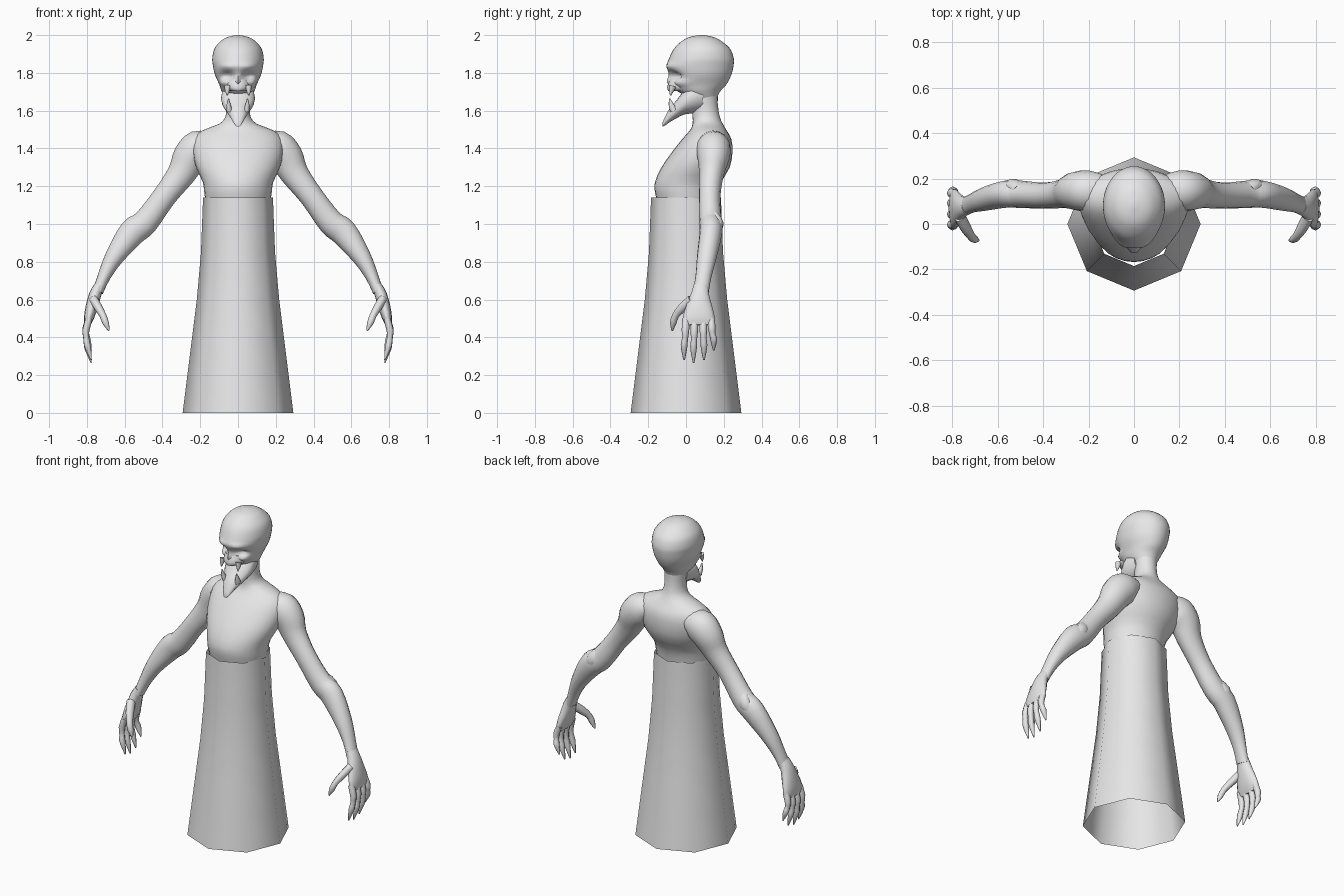
import bpy, bmesh, math
from mathutils import Vector

grey = bpy.data.materials.new("pale_grey")
grey.diffuse_color = (0.8, 0.8, 0.8, 1)


def finish(bm, name, angle=60):
    bmesh.ops.recalc_face_normals(bm, faces=bm.faces)
    me = bpy.data.meshes.new(name)
    bm.to_mesh(me)
    bm.free()
    me.materials.append(grey)
    ob = bpy.data.objects.new(name, me)
    bpy.context.collection.objects.link(ob)
    bpy.ops.object.select_all(action='DESELECT')
    ob.select_set(True)
    bpy.context.view_layer.objects.active = ob
    bpy.ops.object.shade_smooth_by_angle(angle=math.radians(angle))
    return ob


def skin(rings, caps=True):
    """Bridge a list of equally long point rings into a bmesh."""
    bm = bmesh.new()
    vs = [[bm.verts.new(p) for p in r] for r in rings]
    n = len(vs[0])
    for a, b in zip(vs, vs[1:]):
        for i in range(n):
            j = (i + 1) % n
            bm.faces.new((a[i], a[j], b[j], b[i]))
    if caps:
        bm.faces.new(vs[0])
        bm.faces.new(vs[-1])
    return bm


def refine(rows, steps):
    """Catmull-Rom interpolation between rows of numbers."""
    out = []
    for k in range(len(rows) - 1):
        p0, p1, p2 = rows[max(k - 1, 0)], rows[k], rows[k + 1]
        p3 = rows[min(k + 2, len(rows) - 1)]
        for s in range(steps):
            t = s / steps
            out.append([0.5 * (2 * b + (c - a) * t + (2 * a - 5 * b + 4 * c - d) * t * t
                               + (3 * b - a - 3 * c + d) * t ** 3)
                        for a, b, c, d in zip(p0, p1, p2, p3)])
    return out + [list(rows[-1])]


def stack(rows, n, steps):
    """Elliptical rings stacked upward: z, half width, front y, back y."""
    return [[(w * math.cos(2 * math.pi * i / n),
              (f + b) / 2 + (b - f) / 2 * math.sin(2 * math.pi * i / n), z)
             for i in range(n)] for z, w, f, b in refine(rows, steps)]


def tube(name, rows, n=12, steps=3, mirror=True):
    """Tube along a path: x, y, z, thickness radius, y radius."""
    rows = refine(rows, steps)
    for side in ((1, -1) if mirror else (1,)):
        rings = []
        for k, (x, y, z, rt, ry) in enumerate(rows):
            a, b = rows[max(k - 1, 0)], rows[min(k + 1, len(rows) - 1)]
            t = (Vector(b[:3]) - Vector(a[:3])).normalized()
            u = t.cross(Vector((0, 1, 0))).normalized()
            v = u.cross(t).normalized()
            ring = []
            for i in range(n):
                q = 2 * math.pi * i / n
                p = Vector((x, y, z)) + u * rt * math.cos(q) + v * ry * math.sin(q)
                ring.append((p.x * side, p.y, p.z))
            rings.append(ring)
        finish(skin(rings), name + ("_left" if side > 0 else "_right"))


# Robe: open eight-sided flared skirt
robe = [(0, .293), (.2, .268), (.4, .243), (.6, .218), (.85, .196), (1.14, .185)]
finish(skin([[(r * math.sin(math.pi * i / 4), r * math.cos(math.pi * i / 4), z)
              for i in range(8)] for z, r in robe], caps=False), "robe")

# Torso and neck
torso = [(1.09, .165, -.145, .155), (1.16, .178, -.163, .165), (1.22, .186, -.165, .185),
         (1.30, .222, -.13, .232), (1.38, .24, -.075, .246), (1.45, .235, -.02, .24),
         (1.495, .19, .02, .215), (1.53, .10, .035, .195), (1.57, .066, .035, .178),
         (1.64, .062, .035, .168), (1.72, .07, .03, .17)]
finish(skin(stack(torso, 28, 2)), "torso")

# Head: bald skull with brow, sunken eyes and nose ridge
skull = [(1.655, .055, .05, .16), (1.70, .085, -.04, .18), (1.74, .10, -.075, .215),
         (1.79, .122, -.09, .24), (1.84, .133, -.10, .252), (1.88, .136, -.088, .252),
         (1.93, .124, -.062, .232), (1.97, .09, -.02, .185), (1.99, .055, .02, .145),
         (2.0, .01, .07, .095)]
bm = skin(stack(skull, 40, 4))


def bump(c, r, push):
    for v in bm.verts:
        if v.co.y < 0.03:
            d = ((v.co.x - c[0]) / r[0]) ** 2 + ((v.co.z - c[1]) / r[1]) ** 2
            v.co.y += push * math.exp(-d)


for s in (1, -1):
    bump((s * .055, 1.785), (.032, .02), .045)
    bump((s * .055, 1.835), (.04, .014), -.014)
    bump((s * .085, 1.745), (.025, .016), -.025)
    bump((s * .018, 1.715), (.012, .012), .02)
bump((0, 1.75), (.014, .035), -.022)
finish(bm, "head")

# Upper jaw with small fangs
finish(skin(stack([(1.705, .045, -.095, .04), (1.725, .065, -.10, .04),
                   (1.765, .055, -.085, .04)], 20, 2)), "upper_jaw")
tube("fang", [(.055, -.07, 1.73, .018, .02), (.057, -.078, 1.705, .012, .013),
              (.057, -.082, 1.68, .003, .003)], 8, 1)

# Gaping pointed lower jaw: y, bottom z, top z, half width
jaw = [(.09, 1.60, 1.76, .075), (.03, 1.585, 1.755, .09), (-.01, 1.58, 1.71, .084),
       (-.05, 1.56, 1.655, .062), (-.085, 1.54, 1.615, .042), (-.11, 1.522, 1.57, .027),
       (-.125, 1.515, 1.535, .014)]
finish(skin([[(w * math.cos(math.pi * i / 8), y,
               (a + b) / 2 + (b - a) / 2 * math.sin(math.pi * i / 8)) for i in range(16)]
             for y, a, b, w in refine(jaw, 2)]), "lower_jaw")
tube("jaw_tusk", [(.045, -.065, 1.60, .015, .02), (.05, -.08, 1.635, .01, .013),
                  (.05, -.087, 1.665, .003, .003)], 8, 1)

# Arms with bony elbows
tube("arm", [(.12, .14, 1.43, .05, .07), (.2, .145, 1.405, .095, .09),
             (.255, .145, 1.35, .092, .085), (.30, .135, 1.265, .075, .066),
             (.39, .125, 1.145, .063, .057), (.49, .13, 1.01, .068, .06),
             (.56, .132, .955, .072, .06), (.655, .11, .825, .05, .052),
             (.71, .092, .72, .034, .042), (.742, .078, .64, .028, .042)], 16, 3)
tube("elbow_point", [(.50, .15, 1.03, .045, .03), (.53, .168, 1.0, .04, .032),
                     (.565, .15, .95, .035, .03)], 10, 2)

# Palm
tube("palm", [(.735, .08, .675, .025, .04), (.755, .075, .63, .032, .048),
              (.775, .07, .56, .032, .072), (.79, .068, .50, .026, .087),
              (.797, .068, .465, .015, .08)], 14, 2)

# Four clawed fingers: knuckle y, tip y, tip z
for k, (y0, y1, zt) in enumerate([(.0, -.01, .28), (.045, .04, .265),
                                  (.09, .095, .28), (.132, .147, .33)]):
    h = .49 - zt
    tube("finger_%d" % (k + 1),
         [(.788, y0, .50, .018, .02), (.805, y0 * .7 + y1 * .3, .49 - h * .25, .018, .02),
          (.803, (y0 + y1) / 2, .49 - h * .45, .015, .016),
          (.798, y1, .49 - h * .62, .017, .018),
          (.788, y1, .49 - h * .8, .012, .013), (.777, y1, zt, .003, .004)], 8, 2)

# Thumb
tube("thumb", [(.765, .03, .60, .024, .028), (.738, -.02, .555, .022, .026),
               (.715, -.055, .515, .018, .019), (.70, -.068, .475, .017, .017),
               (.683, -.072, .435, .004, .004)], 8, 2)
